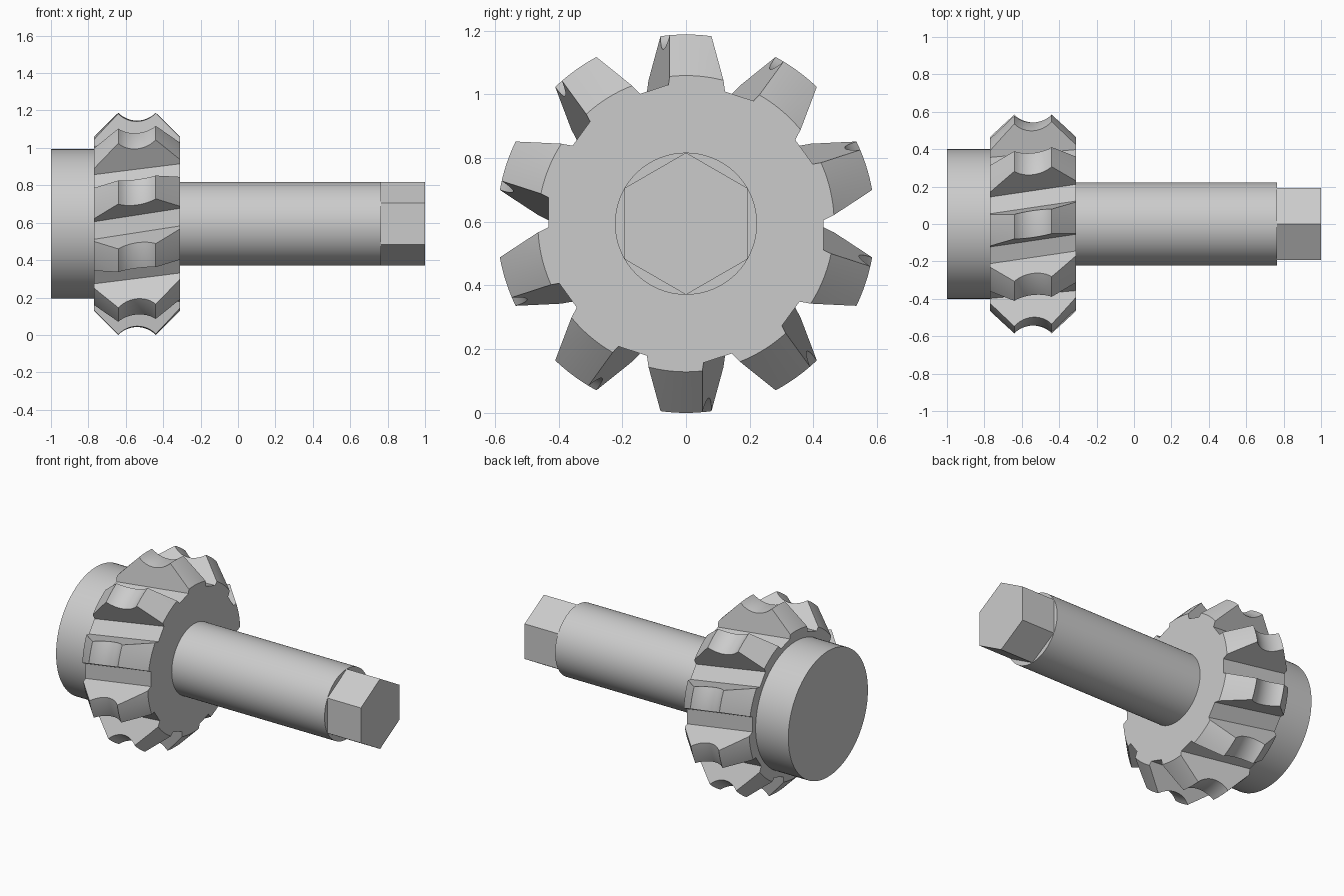
import bpy, bmesh, math
from mathutils import Matrix, Vector

if "Cube" in bpy.data.objects:
    bpy.data.objects.remove(bpy.data.objects["Cube"])

AXIS_Z = 0.594
GEAR_X = -0.54
TEETH = 10

steel = bpy.data.materials.new("light_grey_metal")
steel.diffuse_color = (0.6, 0.6, 0.6, 1)
steel.use_nodes = True
steel.node_tree.nodes["Principled BSDF"].inputs["Base Color"].default_value = steel.diffuse_color


def make_object(name, bm):
    bmesh.ops.recalc_face_normals(bm, faces=bm.faces)
    mesh = bpy.data.meshes.new(name)
    bm.to_mesh(mesh)
    bm.free()
    mesh.materials.append(steel)
    ob = bpy.data.objects.new(name, mesh)
    ob.location.z = AXIS_Z
    bpy.context.collection.objects.link(ob)
    return ob


def smooth(ob):
    bpy.ops.object.select_all(action='DESELECT')
    ob.select_set(True)
    bpy.context.view_layer.objects.active = ob
    bpy.ops.object.shade_smooth_by_angle(angle=math.radians(20))


def lathe(name, profile, sides):
    """Turn an (x, radius) profile around the x axis and cap both ends."""
    bm = bmesh.new()
    rings = []
    for x, r in profile:
        angles = [2 * math.pi * i / sides for i in range(sides)]
        rings.append([bm.verts.new((x, r * math.sin(a), r * math.cos(a))) for a in angles])
    for a, b in zip(rings, rings[1:]):
        for i in range(sides):
            j = (i + 1) % sides
            bm.faces.new((a[i], a[j], b[j], b[i]))
    bm.faces.new(rings[0])
    bm.faces.new(rings[-1])
    return make_object(name, bm)


# Round end collar, shaft and hexagonal drive end
smooth(lathe("end_collar", [(-1.0, 0.4), (-0.77, 0.4)], 96))
smooth(lathe("shaft", [(-0.31, 0.223), (0.765, 0.223)], 96))
lathe("hex_drive_end", [(0.765, 0.223), (1.0, 0.223)], 6)

# Cutter wheel blank: bevelled rims with a concave channel round the crest
half_w, depth = 0.1, 0.042
arc_r = (half_w ** 2 + depth ** 2) / (2 * depth)
arc_a = math.asin(half_w / arc_r)
crest = []
for i in range(13):
    a = -arc_a + 2 * arc_a * i / 12
    crest.append((GEAR_X + arc_r * math.sin(a),
                  0.594 + arc_r * (math.cos(arc_a) - math.cos(a))))
wheel = lathe("toothed_wheel", [(-0.77, 0.465)] + crest + [(-0.31, 0.465)], 180)

# Skewed trapezoid grooves between the teeth
bm = bmesh.new()
section = [(-0.047, 0.432), (0.047, 0.432), (0.168, 0.68), (-0.168, 0.68)]
for k in range(TEETH):
    turn = Matrix.Rotation(2 * math.pi * (k + 0.5) / TEETH, 3, 'X')
    ends = []
    for dx in (-0.3, 0.3):
        ends.append([bm.verts.new(turn @ Vector((GEAR_X + dx, u + 0.155 * dx, v)))
                     for u, v in section])
    for i in range(4):
        j = (i + 1) % 4
        bm.faces.new((ends[0][i], ends[0][j], ends[1][j], ends[1][i]))
    bm.faces.new(ends[0])
    bm.faces.new(ends[1])
grooves = make_object("groove_cutter", bm)
grooves.hide_render = True

cut = wheel.modifiers.new("grooves", 'BOOLEAN')
cut.operation = 'DIFFERENCE'
cut.solver = 'EXACT'
cut.object = grooves
bpy.context.view_layer.objects.active = wheel
bpy.ops.object.modifier_apply(modifier=cut.name)
bpy.data.objects.remove(grooves, do_unlink=True)
smooth(wheel)
